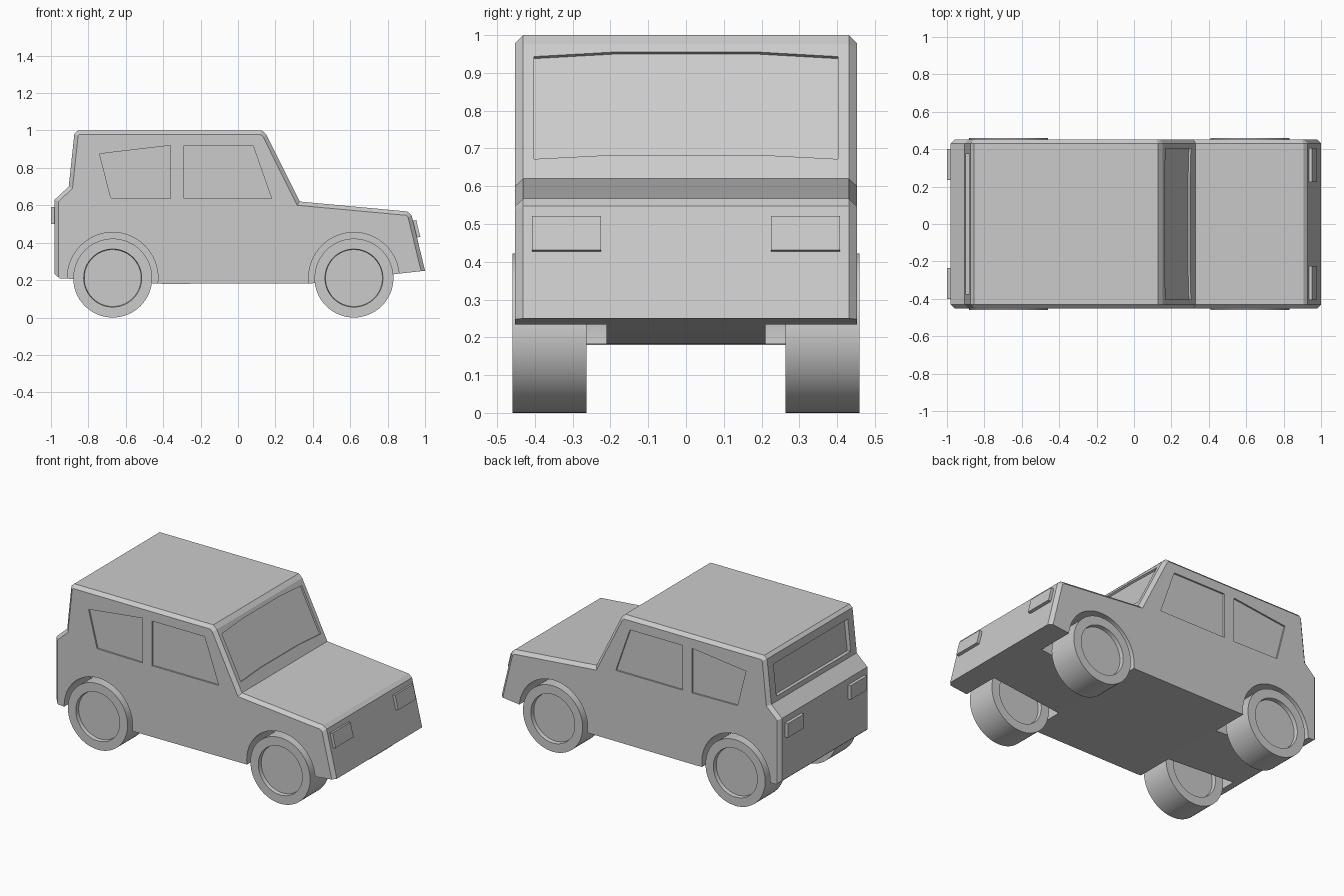
import bpy, bmesh, math
from mathutils import Vector, Matrix

if "Cube" in bpy.data.objects:
    bpy.data.objects.remove(bpy.data.objects["Cube"])

grey = bpy.data.materials.new("plain grey")
grey.diffuse_color = (0.6, 0.6, 0.6, 1)
grey.use_nodes = True
grey.node_tree.nodes["Principled BSDF"].inputs["Base Color"].default_value = grey.diffuse_color


def finish(name, bm):
    bmesh.ops.recalc_face_normals(bm, faces=bm.faces)
    me = bpy.data.meshes.new(name)
    bm.to_mesh(me)
    bm.free()
    me.materials.append(grey)
    ob = bpy.data.objects.new(name, me)
    bpy.context.collection.objects.link(ob)
    return ob


def prism_mesh(points, vec):
    bm = bmesh.new()
    face = bm.faces.new([bm.verts.new(p) for p in points])
    ext = bmesh.ops.extrude_face_region(bm, geom=[face], use_keep_orig=True)
    verts = [g for g in ext["geom"] if isinstance(g, bmesh.types.BMVert)]
    bmesh.ops.translate(bm, verts=verts, vec=vec)
    return bm


def prism(name, points, vec):
    return finish(name, prism_mesh(points, vec))


def cylinder_mesh(x, z, r, y0, y1, n=64):
    bm = bmesh.new()
    m = Matrix.Translation((x, (y0 + y1) / 2, z)) @ Matrix.Rotation(math.pi / 2, 4, 'X')
    bmesh.ops.create_cone(bm, cap_ends=True, segments=n, radius1=r, radius2=r,
                          depth=abs(y1 - y0), matrix=m)
    return bm


def smooth(ob, degrees):
    bpy.ops.object.select_all(action='DESELECT')
    ob.select_set(True)
    bpy.context.view_layer.objects.active = ob
    bpy.ops.object.shade_smooth_by_angle(angle=math.radians(degrees))


def cut(ob, cutter):
    mod = ob.modifiers.new("cut", 'BOOLEAN')
    mod.operation = 'DIFFERENCE'
    mod.solver = 'EXACT'
    mod.object = cutter
    bpy.ops.object.select_all(action='DESELECT')
    ob.select_set(True)
    bpy.context.view_layer.objects.active = ob
    bpy.ops.object.modifier_apply(modifier=mod.name)
    bpy.data.objects.remove(cutter)


# Sloped panels: (x at height z, outward normal)
def slope(x0, z0, x1, z1, sign):
    n = Vector((z1 - z0, 0, x0 - x1)).normalized()
    if n.x * sign < 0:
        n = -n
    return (lambda z: x0 + (z - z0) * (x1 - x0) / (z1 - z0)), n


windshield = slope(0.33, 0.62, 0.14, 1.0, 1)
tailgate = slope(-0.905, 0.70, -0.872, 1.0, -1)
nose = slope(0.925, 0.56, 1.0, 0.25, 1)
rear_panel = slope(-0.98, 0.2, -0.98, 0.7, -1)


def plate(name, panel, yz, start, length):
    fx, n = panel
    return prism(name, [Vector((fx(z), y, z)) + n * start for y, z in yz], n * length)


# Body: side profile, extruded, with chamfered outline
W = 0.452
profile = [(-0.955, 0.21), (-0.98, 0.232), (-0.98, 0.63), (-0.905, 0.70),
           (-0.875, 0.982), (-0.855, 1.0), (0.128, 1.0), (0.152, 0.977), (0.33, 0.62),
           (0.905, 0.567), (0.928, 0.548), (1.0, 0.25), (0.4, 0.183), (-0.4, 0.18)]
bm = prism_mesh([(x, -W, z) for x, z in profile], (0, 2 * W, 0))
bm.edges.ensure_lookup_table()
rim = [e for e in bm.edges
       if abs(e.verts[0].co.y - e.verts[1].co.y) < 0.01
       and max(v.co.z for v in e.verts) > 0.26]
bmesh.ops.bevel(bm, geom=rim, offset=0.021, offset_type='OFFSET', segments=1,
                profile=0.5, affect='EDGES', clamp_overlap=False)
body = finish("car_body", bm)

AXLES = {"front": 0.62, "rear": -0.67}
windows = [[(-0.74, 0.875), (-0.36, 0.92), (-0.36, 0.635), (-0.68, 0.64)],
           [(-0.29, 0.92), (0.08, 0.92), (0.18, 0.635), (-0.29, 0.635)]]
for s in (-1, 1):
    # Wheel wells
    for x in AXLES.values():
        cut(body, finish("well_cutter", cylinder_mesh(x, 0.213, 0.242, s * 0.21, s * 0.6)))
    # Side windows
    for w in windows:
        cut(body, prism("window_cutter", [(x, s * (W - 0.01), z) for x, z in w],
                    (0, s * 0.1, 0)))

# Windshield and back window recesses
cut(body, plate("windshield_cutter", windshield,
                [(-0.403, 0.672), (-0.19, 0.683), (0.19, 0.683), (0.403, 0.672),
                 (0.403, 0.943), (0.19, 0.955), (-0.19, 0.955), (-0.403, 0.943)], -0.012, 0.1))
cut(body, plate("back_window_cutter", tailgate,
                [(-0.375, 0.73), (0.375, 0.73), (0.375, 0.93), (-0.375, 0.93)], -0.025, 0.1))
smooth(body, 12)

for s, side in ((-1, "right"), (1, "left")):
    # Lamps
    plate(f"{side}_headlight", nose,
          [(s * 0.225, 0.427), (s * 0.407, 0.427), (s * 0.407, 0.517), (s * 0.225, 0.517)],
          -0.01, 0.028)
    plate(f"{side}_tail_light", rear_panel,
          [(s * 0.235, 0.5), (s * 0.4, 0.5), (s * 0.4, 0.59), (s * 0.235, 0.59)],
          -0.01, 0.03)
    # Wheels with recessed hubs
    for end, x in AXLES.items():
        bm = cylinder_mesh(x, 0.211, 0.211, s * 0.264, s * 0.459)
        caps = [f for f in bm.faces if len(f.verts) > 4]
        bmesh.ops.inset_individual(bm, faces=caps, thickness=0.056)
        bmesh.ops.inset_individual(bm, faces=caps, thickness=0.003)
        for f in caps:
            d = 0.025 if f.calc_center_median().y < s * 0.3615 else -0.025
            for v in f.verts:
                v.co.y += d if s > 0 else (0.025 if v.co.y < -0.3615 else -0.025)
        smooth(finish(f"{end}_{side}_wheel", bm), 30)
